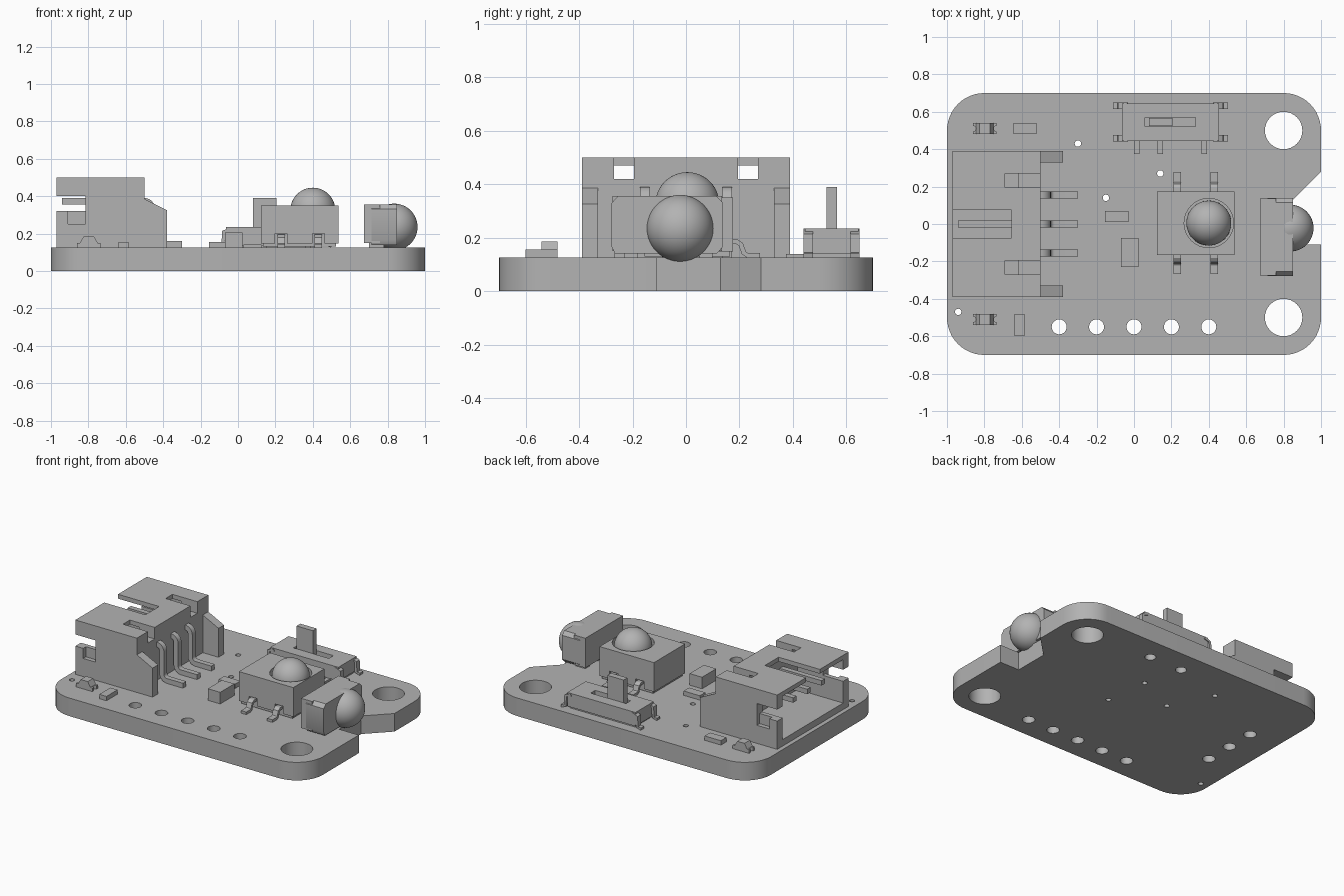
import bpy
import bmesh
from math import cos, sin, pi, radians

cube = bpy.data.objects.get("Cube")
if cube:
    bpy.data.objects.remove(cube, do_unlink=True)

grey = bpy.data.materials.new("matte_grey")
grey.use_nodes = True
grey.diffuse_color = (0.45, 0.45, 0.45, 1)
grey.node_tree.nodes["Principled BSDF"].inputs["Base Color"].default_value = (0.45, 0.45, 0.45, 1)
TOP = 0.125  # upper face of the board


def finish(name, bm):
    bmesh.ops.recalc_face_normals(bm, faces=bm.faces)
    mesh = bpy.data.meshes.new(name)
    bm.to_mesh(mesh)
    bm.free()
    mesh.materials.append(grey)
    obj = bpy.data.objects.new(name, mesh)
    bpy.context.collection.objects.link(obj)
    return obj


def prism(name, points, low, high, axis="z"):
    """Extrude an outline: (x, y) along z, (x, z) along y or (y, z) along x."""
    place = {"z": lambda a, b, c: (a, b, c),
             "y": lambda a, b, c: (a, c, b),
             "x": lambda a, b, c: (c, a, b)}[axis]
    bm = bmesh.new()
    lower = [bm.verts.new(place(a, b, low)) for a, b in points]
    upper = [bm.verts.new(place(a, b, high)) for a, b in points]
    bm.faces.new(lower)
    bm.faces.new(upper)
    n = len(points)
    for i in range(n):
        j = (i + 1) % n
        bm.faces.new((lower[i], lower[j], upper[j], upper[i]))
    return finish(name, bm)


def box(name, x0, x1, y0, y1, z0, z1):
    return prism(name, [(x0, y0), (x1, y0), (x1, y1), (x0, y1)], z0, z1)


def arc(cx, cy, r, start, end, steps):
    angles = [radians(start + (end - start) * i / steps) for i in range(steps + 1)]
    return [(cx + r * cos(a), cy + r * sin(a)) for a in angles]


def disc(name, x, y, r, z0, z1):
    return prism(name, arc(x, y, r, 0, 360, 32)[:-1], z0, z1)


def ball(name, x, y, z, r):
    bm = bmesh.new()
    bmesh.ops.create_uvsphere(bm, u_segments=48, v_segments=24, radius=r)
    bmesh.ops.translate(bm, verts=bm.verts, vec=(x, y, z))
    return finish(name, bm)


def cut(obj, cutters):
    bpy.context.view_layer.objects.active = obj
    for cutter in cutters:
        mod = obj.modifiers.new("cut", "BOOLEAN")
        mod.operation = "DIFFERENCE"
        mod.solver = "EXACT"
        mod.object = cutter
        bpy.ops.object.modifier_apply(modifier=mod.name)
        bpy.data.objects.remove(cutter, do_unlink=True)


def strip(path, t):
    """Outline of a bent strip of thickness t around an open path."""
    left, right = [], []
    for i, (a, b) in enumerate(path):
        a0, b0 = path[max(i - 1, 0)]
        a1, b1 = path[min(i + 1, len(path) - 1)]
        length = ((a1 - a0) ** 2 + (b1 - b0) ** 2) ** 0.5
        na, nb = -(b1 - b0) / length * t / 2, (a1 - a0) / length * t / 2
        left.append((a + na, b + nb))
        right.append((a - na, b - nb))
    return left + right[::-1]


# Circuit board with rounded corners and an edge notch
outline = (arc(-0.8, -0.5, 0.2, 180, 270, 12) + arc(0.8, -0.5, 0.2, 270, 360, 12)
           + [(1, -0.11), (0.85, -0.11), (0.85, 0.13), (1, 0.28)]
           + arc(0.8, 0.5, 0.2, 0, 90, 12) + arc(-0.8, 0.5, 0.2, 90, 180, 12))
board = prism("circuit_board", outline, 0, TOP)
holes = [(0.8, s * 0.5, 0.1) for s in (-1, 1)]
holes += [(-0.4 + 0.2 * i, -0.55, 0.04) for i in range(5)]
holes += [(-0.78, 0.2 * i, 0.04) for i in (-1, 0, 1)]
holes += [(x, 0.54, 0.035) for x in (0.07, 0.32)]
holes += [(x, y, 0.017) for x, y in ((-0.3, 0.43), (0.14, 0.27), (-0.15, 0.14), (-0.94, -0.47), (0.18, -0.035))]
cut(board, [disc("hole", x, y, r, -0.1, 0.3) for x, y, r in holes])

# Cable connector housing, open at the board edge
housing = prism("connector_housing", [(-0.97, TOP), (-0.38, TOP), (-0.38, 0.325), (-0.5, 0.385),
                                      (-0.5, 0.5), (-0.97, 0.5)], -0.39, 0.39, "y")
cutters = [box("rear_gap", -0.5, -0.3, -0.33, 0.33, 0.1, 0.6),
           box("cavity", -1.1, -0.62, -0.33, 0.33, 0.17, 0.47),
           box("key_slot", -1.1, -0.655, -0.075, 0.075, 0.4, 0.6),
           box("side_slots", -1.1, -0.815, -0.5, 0.5, 0.32, 0.4)]
for s in (-1, 1):
    y0, y1 = sorted((s * 0.195, s * 0.27))
    cutters.append(box("rear_slot", -0.69, -0.45, y0, y1, 0.42, 0.6))
    y0, y1 = sorted((s * 0.36, s * 0.5))
    cutters.append(box("side_step", -0.91, -0.815, y0, y1, 0.25, 0.35))
cut(housing, cutters)

# Bent connector pins
for i in (-1, 0, 1):
    path = ([(-0.94, 0.373), (-0.5, 0.373)] + arc(-0.5, 0.335, 0.038, 80, 0, 5)
            + arc(-0.424, 0.18, 0.038, 180, 270, 5) + [(-0.3, 0.142)])
    prism("connector_pin", strip(path, 0.034), i * 0.155 - 0.018, i * 0.155 + 0.018, "y")

# Small chips
box("chip_front", -0.64, -0.585, -0.6, -0.48, TOP, 0.155)
box("chip_back", -0.645, -0.52, 0.48, 0.54, TOP, 0.155)
box("chip_middle", -0.155, -0.03, 0.01, 0.07, TOP, 0.155)
box("chip_tall", -0.07, 0.025, -0.23, -0.075, TOP, 0.205)
for y in (-0.51, 0.51):
    lamp = box("indicator_base", -0.86, -0.735, y - 0.03, y + 0.03, TOP, 0.15)
    cut(lamp, [disc("end_notch", x, y, 0.015, 0.1, 0.2) for x in (-0.86, -0.735)])
    prism("indicator_lens", [(-0.845, 0.15), (-0.75, 0.15), (-0.77, 0.185), (-0.825, 0.185)],
          y - 0.03, y + 0.03, "y")

# Slide switch
box("slide_switch_base", -0.05, 0.445, 0.46, 0.63, TOP, 0.15)
cover = box("slide_switch_cover", -0.065, 0.455, 0.445, 0.645, 0.14, 0.235)
cut(cover, [box("slot", 0.06, 0.33, 0.52, 0.57, 0.2, 0.3)])
box("slide_switch_knob", 0.08, 0.205, 0.525, 0.566, 0.18, 0.39)
for x, d in ((-0.065, -1), (0.455, 1)):
    for y in (0.44, 0.615):
        foot = [(x - d * 0.03, 0.225), (x + d * 0.012, 0.21), (x + d * 0.015, 0.14), (x + d * 0.045, 0.134)]
        prism("slide_switch_foot", strip(foot, 0.018), y, y + 0.035, "y")
for x in (0.015, 0.14, 0.375):
    box("slide_switch_lead", x - 0.015, x + 0.015, 0.375, 0.47, TOP, 0.138)

# Push button with recessed domed cap
box("button_base", 0.135, 0.525, -0.155, 0.165, 0.13, 0.2)
case = box("button_case", 0.122, 0.538, -0.165, 0.175, 0.148, 0.35)
cutters = [disc("cap_recess", 0.4, 0.005, 0.132, 0.3, 0.4)]
for x in (0.23, 0.43):
    cutters.append(box("leg_notch_front", x - 0.032, x + 0.032, -0.2, -0.155, 0.1, 0.2))
    cutters.append(box("leg_notch_back", x - 0.032, x + 0.032, 0.165, 0.21, 0.1, 0.2))
cut(case, cutters)
ball("button_cap", 0.4, 0.005, 0.325, 0.12)
for x in (0.23, 0.43):
    for s in (-1, 1):
        leg = [(0.005 + s * y, z) for y, z in ((0.14, 0.185), (0.185, 0.185), (0.2, 0.175),
                                               (0.212, 0.142), (0.225, 0.134), (0.272, 0.134))]
        prism("button_leg", strip(leg, 0.018), x - 0.02, x + 0.02, "x")

# Edge emitter with round lens
box("emitter_body", 0.675, 0.76, -0.275, 0.135, 0.15, 0.355)
prism("emitter_face", [(-0.265, 0.14), (0.115, 0.14), (0.138, 0.165), (0.138, 0.33), (0.115, 0.355),
                       (-0.255, 0.355), (-0.278, 0.33), (-0.278, 0.165)], 0.715, 0.85, "x")
ball("emitter_lens", 0.835, -0.022, 0.235, 0.125)
for y in (-0.23, -0.09, 0.05):
    box("emitter_foot", 0.7, 0.78, y, y + 0.05, TOP, 0.155)

# Smooth the curved parts, keeping edges sharp
bpy.ops.object.select_all(action="DESELECT")
for obj in bpy.context.scene.objects:
    if obj.type == "MESH":
        obj.select_set(True)
        bpy.context.view_layer.objects.active = obj
bpy.ops.object.shade_smooth_by_angle(angle=radians(30))
